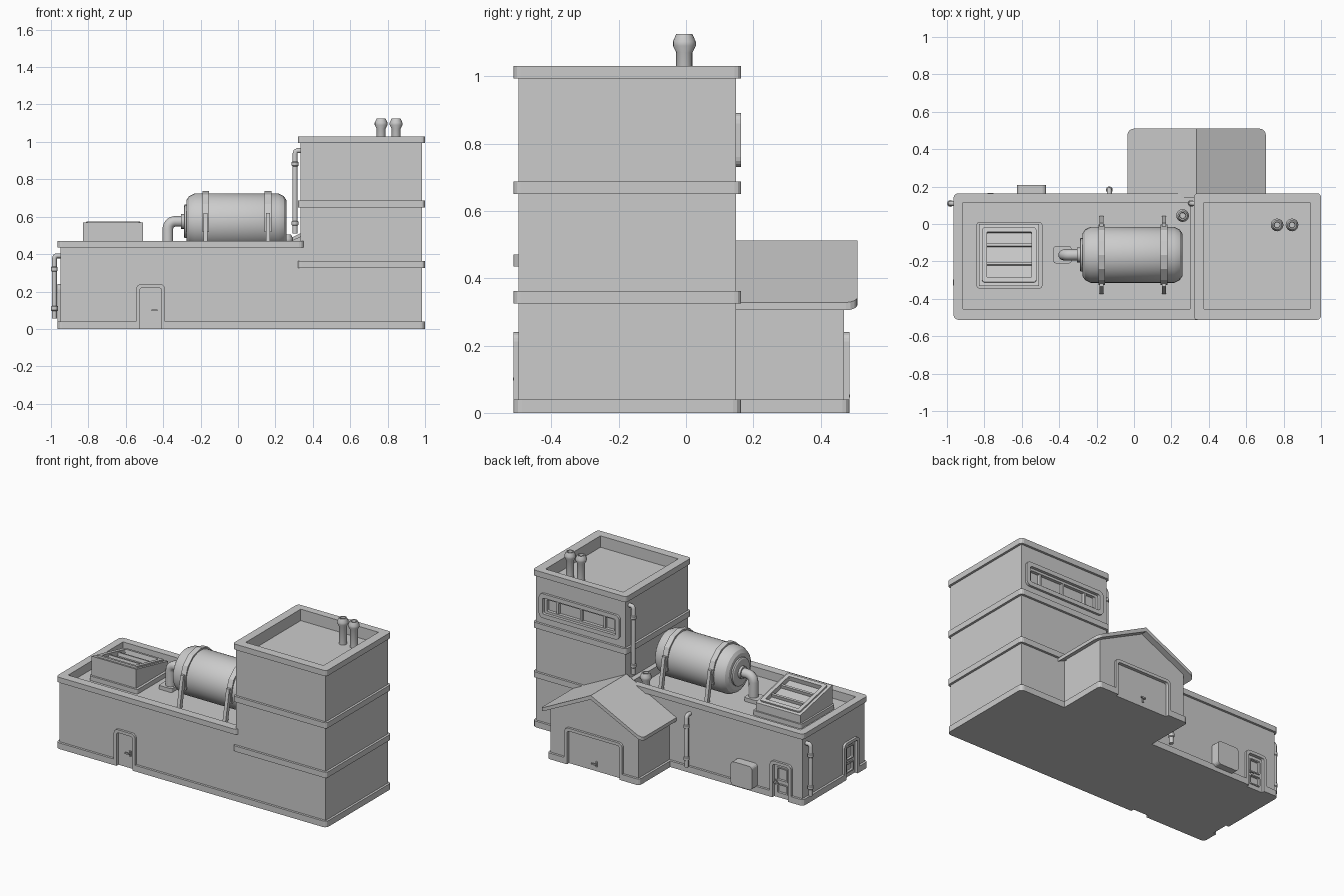
import bpy, bmesh, math
from math import pi, cos, sin, radians
from mathutils import Matrix, Vector

if "Cube" in bpy.data.objects:
    bpy.data.objects.remove(bpy.data.objects["Cube"])


def finish(name, bm, M=Matrix(), smooth=False):
    bmesh.ops.transform(bm, matrix=M, verts=bm.verts)
    bmesh.ops.recalc_face_normals(bm, faces=bm.faces)
    me = bpy.data.meshes.new(name)
    bm.to_mesh(me)
    bm.free()
    ob = bpy.data.objects.new(name, me)
    bpy.context.collection.objects.link(ob)
    if smooth:
        activate(ob)
        bpy.ops.object.shade_smooth_by_angle(angle=radians(28))
    return ob


def activate(ob):
    bpy.ops.object.select_all(action='DESELECT')
    ob.select_set(True)
    bpy.context.view_layer.objects.active = ob


def box(name, x0, x1, y0, y1, z0, z1, M=Matrix(), r=0):
    bm = bmesh.new()
    bmesh.ops.create_cube(bm, size=1)
    for v in bm.verts:
        v.co = ((x0 + x1) / 2 + v.co.x * (x1 - x0), (y0 + y1) / 2 + v.co.y * (y1 - y0),
                (z0 + z1) / 2 + v.co.z * (z1 - z0))
    if r:
        es = [e for e in bm.edges if abs(e.verts[0].co.z - e.verts[1].co.z) > 1e-4]
        bmesh.ops.bevel(bm, geom=es, offset=r, segments=3, profile=0.5, affect='EDGES')
    return finish(name, bm, M)


def strip(name, outer, inner, y0, y1, closed, M=Matrix()):
    # frame between two outlines in XZ, thick along y
    bm = bmesh.new()
    rings = [[bm.verts.new((p[0], y, p[1])) for p in o] for o, y in
             ((outer, y0), (inner, y0), (inner, y1), (outer, y1))]
    n = len(outer)
    for i in range(n if closed else n - 1):
        j = (i + 1) % n
        for k in range(4):
            a, b = rings[k], rings[(k + 1) % 4]
            bm.faces.new((a[i], a[j], b[j], b[i]))
    if not closed:
        bm.faces.new([r[0] for r in rings])
        bm.faces.new([r[-1] for r in rings])
    return finish(name, bm, M)


def prism(name, pts, y0, y1, M=Matrix()):
    bm = bmesh.new()
    a = [bm.verts.new((x, y0, z)) for x, z in pts]
    b = [bm.verts.new((x, y1, z)) for x, z in pts]
    bm.faces.new(a)
    bm.faces.new(b)
    for i in range(len(a)):
        j = (i + 1) % len(a)
        bm.faces.new((a[i], a[j], b[j], b[i]))
    return finish(name, bm, M)


def lathe(name, prof, M, n=24):
    bm = bmesh.new()
    rings = [[bm.verts.new((r * cos(2 * pi * i / n), r * sin(2 * pi * i / n), h)) for i in range(n)]
             for r, h in prof]
    for a, b in zip(rings, rings[1:]):
        for i in range(n):
            bm.faces.new((a[i], a[(i + 1) % n], b[(i + 1) % n], b[i]))
    bm.faces.new(rings[0])
    bm.faces.new(rings[-1])
    return finish(name, bm, M, True)


def tube(name, pts, r):
    cu = bpy.data.curves.new(name, 'CURVE')
    cu.dimensions, cu.bevel_depth, cu.bevel_resolution, cu.use_fill_caps = '3D', r, 3, True
    sp = cu.splines.new('POLY')
    sp.points.add(len(pts) - 1)
    for p, q in zip(sp.points, pts):
        p.co = (*q, 1)
    ob = bpy.data.objects.new(name, cu)
    bpy.context.collection.objects.link(ob)
    activate(ob)
    bpy.ops.object.convert(target='MESH')
    bpy.ops.object.shade_smooth_by_angle(angle=radians(40))


def cut(targets, cutter):
    cutter.hide_render = True
    for ob in targets:
        activate(ob)
        m = ob.modifiers.new('cut', 'BOOLEAN')
        m.operation, m.solver, m.object = 'DIFFERENCE', 'EXACT', cutter
        bpy.ops.object.modifier_apply(modifier=m.name)
    bpy.data.objects.remove(cutter)


def arc(cx, cz, r, a0, a1, n=4):
    return [(cx + r * cos(radians(a0 + (a1 - a0) * i / n)), cz + r * sin(radians(a0 + (a1 - a0) * i / n)))
            for i in range(n + 1)]


def arch(w, h, r):
    return [(-w / 2, 0)] + arc(r - w / 2, h - r, r, 180, 90) + arc(w / 2 - r, h - r, r, 90, 0) + [(w / 2, 0)]


def rrect(w, h, r):
    return [p for sx, sz, a in ((1, 1, 0), (-1, 1, 90), (-1, -1, 180), (1, -1, 270))
            for p in arc(sx * (w / 2 - r), sz * (h / 2 - r), r, a, a + 90)]


def place(x, y, z=0, rot=0):
    return Matrix.Translation((x, y, z)) @ Matrix.Rotation(rot, 4, 'Z')


F, B, L, R, T, O = -0.497, 0.149, -0.95, 0.985, 0.335, 0.015   # wall planes and band overhang

# walls, plinths and roof bands
low = box('low_walls', L, T + 0.1, F, B, 0.004, 0.46)
tower = box('tower_walls', T, R, F, B, 0.004, 1.02)
plinth = box('plinth', L - O, R + O, F - O, B + O, 0, 0.04, r=0.025)
low_rim = box('low_parapet', L - O, 0.352, F - O, B + O, 0.435, 0.47, r=0.025)
for z in (0.325, 0.65):
    box('tower_band', T - O, R + O, F - O, B + O, z, z + 0.037, r=0.02)
tower_rim = box('tower_parapet', T - O, R + O, F - O, B + O, 0.993, 1.03, r=0.02)
cut([low, low_rim], box('cutter', -0.915, 0.30, -0.455, 0.115, 0.415, 0.6))
cut([tower, tower_rim], box('cutter', 0.375, 0.94, -0.455, 0.115, 0.955, 1.2))

# garage with gable roof
garage = prism('garage_walls', [(0.015, 0.004), (0.655, 0.004), (0.655, 0.34), (0.335, 0.495), (0.015, 0.34)],
               0.12, 0.47)
gplinth = box('garage_plinth', 0, 0.67, 0.1, 0.485, 0, 0.04, r=0.02)
roof = prism('garage_roof', [(-0.035, 0.328), (0.335, 0.512), (0.705, 0.328), (0.705, 0.305),
                             (0.335, 0.485), (-0.035, 0.305)], 0.14, 0.51)
bm = bmesh.new()
bm.from_mesh(roof.data)
es = [e for e in bm.edges if all(v.co.y > 0.5 and abs(v.co.x - 0.335) > 0.3 for v in e.verts)]
bmesh.ops.bevel(bm, geom=es, offset=0.035, segments=4, profile=0.5, affect='EDGES')
bm.to_mesh(roof.data)
bm.free()


# doors with frames, recess, handle and optional window
def door(name, w, h, M, walls, handle_x, handle_z, window=False):
    inner = arch(w - 0.04, h - 0.02, 0.014)
    cut(walls, prism('cutter', [(x, z if z else -0.05) for x, z in inner], -0.05, 0.03, M))
    strip(name + '_frame', arch(w, h, 0.028), inner, -O, 0.02, False, M)
    leaf = prism(name, inner, 0.006, 0.035, M)
    if window:
        for zc, hh in ((0.155, 0.09), (0.06, 0.065)):
            MW = M @ Matrix.Translation((0, 0, zc))
            cut([leaf], prism('cutter', rrect(0.062, hh - 0.015, 0.005), -0.02, 0.016, MW))
            strip(name + '_trim', rrect(0.08, hh, 0.008), rrect(0.062, hh - 0.015, 0.005), 0, 0.012, True, MW)
    s = -1 if handle_x > 0 else 1
    box(name + '_handle_plate', handle_x - 0.006, handle_x + 0.006, -0.001, 0.01, handle_z - 0.02, handle_z + 0.015, M)
    xs = sorted((handle_x - s * 0.006, handle_x + s * 0.026))
    box(name + '_handle', *xs, -0.017, -0.008, handle_z - 0.004, handle_z + 0.005, M)
    box(name + '_handle_stem', handle_x - 0.004, handle_x + 0.004, -0.012, 0, handle_z - 0.004, handle_z + 0.005, M)


door('front_door', 0.155, 0.24, place(-0.467, F), [low, plinth], 0.03, 0.1)
door('back_door', 0.155, 0.24, place(-0.80, B, 0, pi), [low, plinth], -0.043, 0.1, True)
door('side_door', 0.155, 0.24, place(L, -0.345, 0, -pi / 2), [low, plinth], -0.043, 0.1, True)
door('garage_door', 0.42, 0.24, place(0.335, 0.47, 0, pi), [garage, gplinth], 0.012, 0.05)

# tower window
MW = place(0.663, B, 0.81, pi)
cut([tower], prism('cutter', rrect(0.53, 0.105, 0.012), -0.05, 0.025, MW))
strip('window_frame', rrect(0.585, 0.16, 0.03), rrect(0.53, 0.105, 0.012), -O, 0.02, True, MW)
strip('window_sash', rrect(0.53, 0.105, 0.012), rrect(0.49, 0.075, 0.006), 0.004, 0.026, True, MW)
for x in (-0.17, 0, 0.17):
    box('window_bar', x - 0.007, x + 0.007, 0.006, 0.026, -0.045, 0.045, MW)

# utility box on the back wall
MB = Matrix.Translation((-0.547, 0, 0.105)) @ Matrix.Rotation(pi, 4, 'Z')
prism('utility_box', rrect(0.155, 0.155, 0.022), -0.208, -B + 0.01, MB)


# downpipes with collars
def downpipe(x, y, z0, z1, d):
    d = Vector(d)
    p = Vector((x, y, 0))
    up = lambda z, k=0: tuple(p + d * k + Vector((0, 0, z)))
    tube('downpipe', [up(z0), up(z1 - 0.03), up(z1 - 0.018, 0.004), up(z1 - 0.014, 0.012), up(z1 - 0.014, 0.05)], 0.0135)
    for z in (z1 - 0.085, z0 + 0.055):
        lathe('downpipe_collar', [(0.014, z - 0.013), (0.018, z - 0.009), (0.018, z + 0.009), (0.014, z + 0.013)],
              Matrix.Translation(p), 12)


downpipe(-0.982, 0.11, 0.055, 0.405, (1, 0, 0))
downpipe(-0.132, 0.183, 0.045, 0.395, (0, -1, 0))
downpipe(0.305, 0.11, 0.51, 0.967, (1, 0, 0))

# roof vents
for x, y, z0, z1 in ((0.765, 0, 0.95, 1.125), (0.845, 0, 0.95, 1.125), (0.26, 0.05, 0.41, 0.505)):
    lathe('roof_vent', [(0.024, z0), (0.024, z1 - 0.055), (0.034, z1 - 0.035), (0.034, z1 - 0.022),
                        (0.024, z1), (0.017, z1), (0.015, z1 - 0.02)], place(x, y - 0.005), 16)

# sloped skylight
YZ = Matrix.Rotation(pi / 2, 4, 'Z')
box('skylight_base', -0.842, -0.49, -0.345, 0.01, 0.41, 0.445, r=0.015)
sky = prism('skylight_body', [(-0.332, 0.41), (-0.332, 0.57), (0, 0.497), (0, 0.41)], 0.507, 0.83, YZ)
MS = Matrix.Translation((-0.667, -0.166, 0.5335)) @ Matrix.Rotation(-(pi / 2 + 0.2165), 4, 'X')
cut([sky], prism('cutter', rrect(0.24, 0.25, 0.006), -0.05, 0.02, MS))
strip('skylight_frame', rrect(0.29, 0.30, 0.015), rrect(0.24, 0.25, 0.006), -0.01, 0.01, True, MS)
for z in (-0.045, 0.055):
    box('skylight_bar', -0.12, 0.12, -0.002, 0.021, z - 0.007, z + 0.007, MS)

# storage tank lying along x
TY, TZ = -0.165, 0.575
MT = Matrix.Translation((0, TY, TZ)) @ Matrix.Rotation(pi / 2, 4, 'Y')
lathe('tank', [(0.115, -0.275), (0.135, -0.262), (0.15, -0.232), (0.15, 0.215), (0.135, 0.245), (0.115, 0.258)], MT, 32)
lathe('tank_flange', [(0.082, -0.29), (0.09, -0.285), (0.09, -0.265)], MT, 24)
lathe('tank_pipe_ring', [(0.04, -0.305), (0.04, -0.28)], MT, 16)

# tank straps and splayed legs
for x in (-0.173, 0.16):
    MX = Matrix.Translation((x, TY, 0)) @ YZ
    strip('tank_strap', arc(0, TZ, 0.163, -20, 200, 8), arc(0, TZ, 0.143, -20, 200, 8), -0.018, 0.018, False, MX)
    for s in (-1, 1):
        prism('tank_leg', [(s * 0.143, 0.62), (s * 0.17, 0.62), (s * 0.21, 0.41), (s * 0.183, 0.41)], -0.011, 0.011, MX)

# outlet pipe with elbow
bend = [(x, TY, z) for x, z in arc(-0.335, 0.535, 0.04, 90, 180, 6)]
tube('outlet_pipe', [(-0.27, TY, TZ)] + bend + [(-0.375, TY, 0.41)], 0.03)
box('outlet_base', -0.43, -0.335, TY - 0.045, TY + 0.045, 0.41, 0.44, r=0.01)
